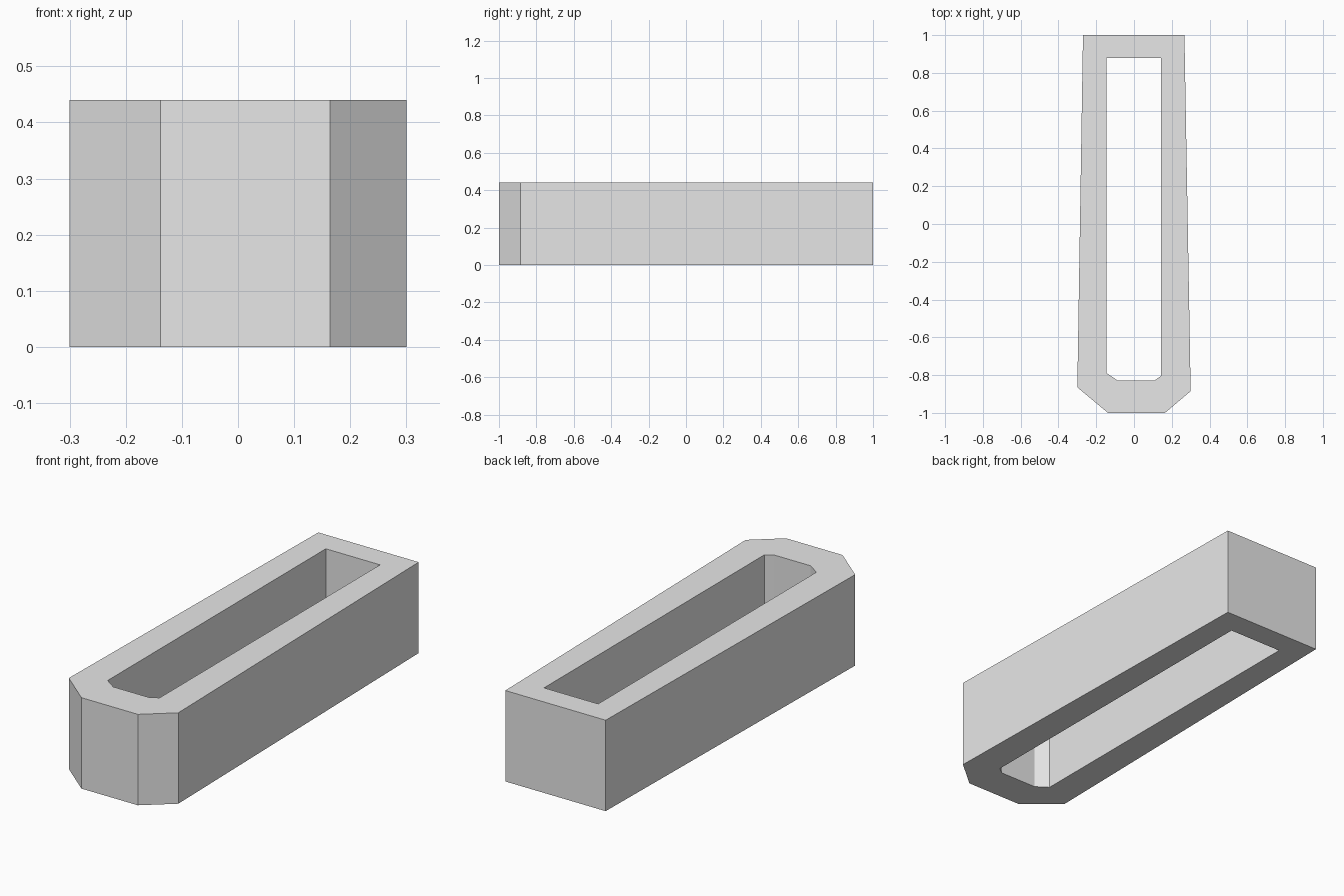
import bpy
import bmesh

HEIGHT = 0.44

cube = bpy.data.objects.get("Cube")
if cube:
    bpy.data.objects.remove(cube, do_unlink=True)

# Single plain grey
grey = bpy.data.materials.new("light_grey")
grey.use_nodes = True
grey.diffuse_color = (0.8, 0.8, 0.8, 1)
grey.node_tree.nodes["Principled BSDF"].inputs["Base Color"].default_value = (0.8, 0.8, 0.8, 1)

# Matching outlines, counter-clockwise from the back left corner
outer = [(0.267, 1), (-0.27, 1), (-0.30, -0.865), (-0.138, -1), (0.164, -1), (0.30, -0.885)]
inner = [(0.144, 0.88), (-0.146, 0.88), (-0.146, -0.788), (-0.088, -0.828), (0.109, -0.828), (0.144, -0.804)]

bm = bmesh.new()


def ring(outline, z):
    return [bm.verts.new((x, y, z)) for x, y in outline]


def bridge(a, b):
    """Join two closed loops with quads."""
    for i in range(len(a)):
        j = (i + 1) % len(a)
        bm.faces.new((a[i], a[j], b[j], b[i]))


# Outer wall, top rim, inner wall and bottom rim
loops = [ring(outer, 0), ring(outer, HEIGHT), ring(inner, HEIGHT), ring(inner, 0)]
for i, loop in enumerate(loops):
    bridge(loop, loops[(i + 1) % len(loops)])
bmesh.ops.recalc_face_normals(bm, faces=bm.faces)

mesh = bpy.data.meshes.new("open_frame")
bm.to_mesh(mesh)
bm.free()
mesh.materials.append(grey)
frame = bpy.data.objects.new("open_frame", mesh)
bpy.context.scene.collection.objects.link(frame)
